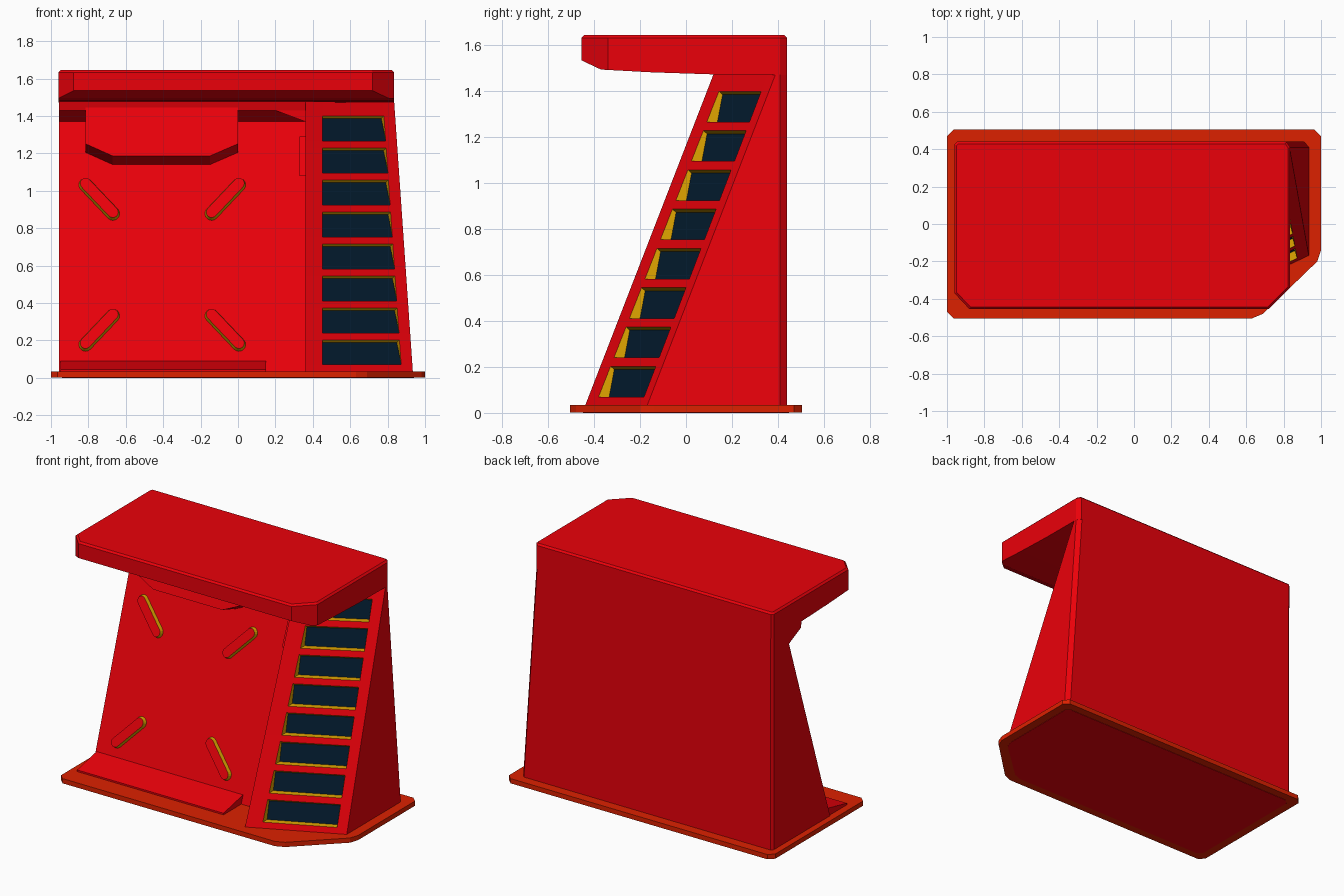
import bpy, bmesh, math
from mathutils import Vector

if "Cube" in bpy.data.objects:
    bpy.data.objects.remove(bpy.data.objects["Cube"])


def material(name, rgb):
    m = bpy.data.materials.new(name)
    m.diffuse_color = (*rgb, 1)
    m.use_nodes = True
    m.node_tree.nodes["Principled BSDF"].inputs["Base Color"].default_value = m.diffuse_color
    return m


RED = material("red_paint", (0.83, 0.0, 0.003))
ORANGE = material("orange_base", (0.72, 0.015, 0.0))
YELLOW = material("yellow_reveal", (0.75, 0.38, 0.0))
NAVY = material("navy_glass", (0.001, 0.012, 0.03))


def finish(bm, name, mats):
    me = bpy.data.meshes.new(name)
    bm.to_mesh(me)
    bm.free()
    for m in mats:
        me.materials.append(m)
    ob = bpy.data.objects.new(name, me)
    bpy.context.collection.objects.link(ob)
    return ob


def loft(bm, a, b, side_mat=0, skip=()):
    """Closed solid between two matching rings; skip leaves out side faces."""
    va = [bm.verts.new(p) for p in a]
    vb = [bm.verts.new(p) for p in b]
    n = len(va)
    faces = [bm.faces.new(va[::-1]), bm.faces.new(vb)]
    for i in range(n):
        if i not in skip:
            j = (i + 1) % n
            f = bm.faces.new((va[i], va[j], vb[j], vb[i]))
            f.material_index = side_mat
            faces.append(f)
    if not skip:
        bmesh.ops.recalc_face_normals(bm, faces=faces)


def solid(name, a, b, mat=RED):
    bm = bmesh.new()
    loft(bm, a, b)
    return finish(bm, name, [mat])


def plan(pts, z):
    return [(x, y, z) for x, y in pts]


def side(pts, x):
    return [(x, y, z) for y, z in pts]


def cut(bm, co, no):
    """Slice a corner off and close it."""
    bmesh.ops.bisect_plane(bm, geom=bm.verts[:] + bm.edges[:] + bm.faces[:], dist=1e-5,
                           plane_co=co, plane_no=Vector(no).normalized(), clear_outer=True)
    bmesh.ops.holes_fill(bm, edges=[e for e in bm.edges if e.is_boundary], sides=0)
    bmesh.ops.recalc_face_normals(bm, faces=bm.faces[:])


# Base plate with the clipped front right corner, and its underside panel
foot = [(-1, -.47), (-.965, -.505), (.63, -.505), (.69, -.48), (.98, -.2), (1, -.14),
        (1, .47), (.965, .505), (-.965, .505), (-1, .47)]
solid("base_plate", plan(foot, .002), plan(foot, .034), ORANGE)
inner = [(x * .94, y * .89) for x, y in foot]
solid("underside_panel", plan(inner, 0), plan(inner, .02))

# Sloping main body
SLOPE, FOOT_Y = .33, -.19
N = Vector((0, -1, SLOPE)).normalized()


def on_panel(x, z, off=0):
    return Vector((x, FOOT_Y + SLOPE * z, z)) + N * off


bm = bmesh.new()
prof = [(.44, .03), (-.18, .03), (.262, 1.37), (.135, 1.43), (.125, 1.475), (.44, 1.475)]
loft(bm, side(prof, -.957), side(prof, .36))
cut(bm, (-.942, .44, 0), (-1, 1, 0))
finish(bm, "main_body", [RED])

# Lip corner running down to the window column
lip = [(.2, 1.43), (.36, 1.37), (.36, 1.44), (.2, 1.44)]
solid("lip_corner", [(x, .135, z) for x, z in lip], [(x, .29, z) for x, z in lip])

# Four raised slanted capsule pads with yellow edges, mirrored about the panel middle
bm = bmesh.new()
for sx in (-1, 1):
    for sz in (-1, 1):
        cx, cz = -.405 + sx * .337, .605 + sz * .35
        dx, dz = sx * .073, sz * .077
        turn = math.atan2(dz, dx)
        rings = []
        for rad, off in ((.039, -.01), (.029, .025)):
            ring = []
            for i in range(18):
                end = 1 if i < 9 else -1
                a = turn - end * math.pi / 2 + math.pi * (i % 9) / 8
                ring.append(on_panel(cx + end * dx + rad * math.cos(a),
                                     cz + end * dz + rad * math.sin(a), off))
            rings.append(ring)
        loft(bm, *rings, side_mat=1)
finish(bm, "capsule_pads", [RED, YELLOW])

# Hood block below the canopy, raised square to the panel
u = [(-.815, 1.42), (-.815, 1.2), (-.67, 1.14), (-.15, 1.14), (0, 1.2), (0, 1.42)]
u = [(x, z) if z > 1.4 or x in (-.67, -.15) else (x, z + .005) for x, z in u]
solid("hood_block", [on_panel(x, z, -.02) for x, z in u], [on_panel(x, z, .148) for x, z in u])

# Ledge along the foot of the panel
led = [(-.37, .03), (-.37, .045), (-.16, .09), (-.16, .03)]
solid("foot_ledge", side(led, -.95), side(led, .15))

# Small tab behind the column edge
solid("edge_tab", plan([(.33, 0), (.37, 0), (.37, .2), (.33, .2)], 1.08),
      plan([(.33, .085), (.37, .085), (.37, .27), (.33, .27)], 1.29))

# Window column: tapered wedge whose front carries eight recessed windows
bm = bmesh.new()
loft(bm, plan([(.36, -.44), (.935, -.17), (.935, .41), (.91, .44), (.36, .44)], .03),
     plan([(.36, .12), (.835, .39), (.835, .41), (.81, .44), (.36, .44)], 1.475), skip=(0,))
rows = [.03] + [z + .171 * k for k in range(8) for z in (.07, .203)] + [1.475]
grid = []
for z in rows:
    t = (z - .03) / 1.445
    xr, yl = .935 - .1 * t, -.44 + .56 * t
    grid.append([bm.verts.new((x, yl + .27 * (x - .36) / (xr - .36), z))
                 for x in (.36, .453, xr - .06, xr)])
# Glass leans upright: deep at the sill, shallow at the head
SINK = [(0, .046, 0), (0, .046, 0), (-.014, .016, -.014), (0, .016, -.014)]
for r in range(len(rows) - 1):
    for c in range(3):
        q = [grid[r][c], grid[r][c + 1], grid[r + 1][c + 1], grid[r + 1][c]]
        if c == 1 and r % 2 == 1:
            d = [bm.verts.new(v.co + Vector(s)) for v, s in zip(q, SINK)]
            bm.faces.new(d).material_index = 2
            for i in range(4):
                j = (i + 1) % 4
                bm.faces.new((q[i], q[j], d[j], d[i])).material_index = 1
        else:
            bm.faces.new(q)
finish(bm, "window_column", [RED, YELLOW, NAVY])

# Overhanging canopy with clipped corners and a fine top bevel
bm = bmesh.new()
prof = [(-.455, 1.645), (-.455, 1.535), (-.37, 1.495), (-.15, 1.483), (.12, 1.474),
        (.44, 1.472), (.44, 1.645)]
loft(bm, side(prof, -.96), side(prof, .835))
cut(bm, (-.88, -.455, 0), (-.085, -.08, 0))
cut(bm, (.72, -.455, 0), (1, -1, 0))
cut(bm, (.815, .44, 0), (3, 2, 0))
cut(bm, (-.945, .44, 0), (-1, 1, 0))
rim = [e for e in bm.edges if all(v.co.z > 1.64 for v in e.verts)]
bmesh.ops.bevel(bm, geom=rim, offset=.012, segments=1, profile=.5, affect='EDGES')
finish(bm, "canopy", [RED])
